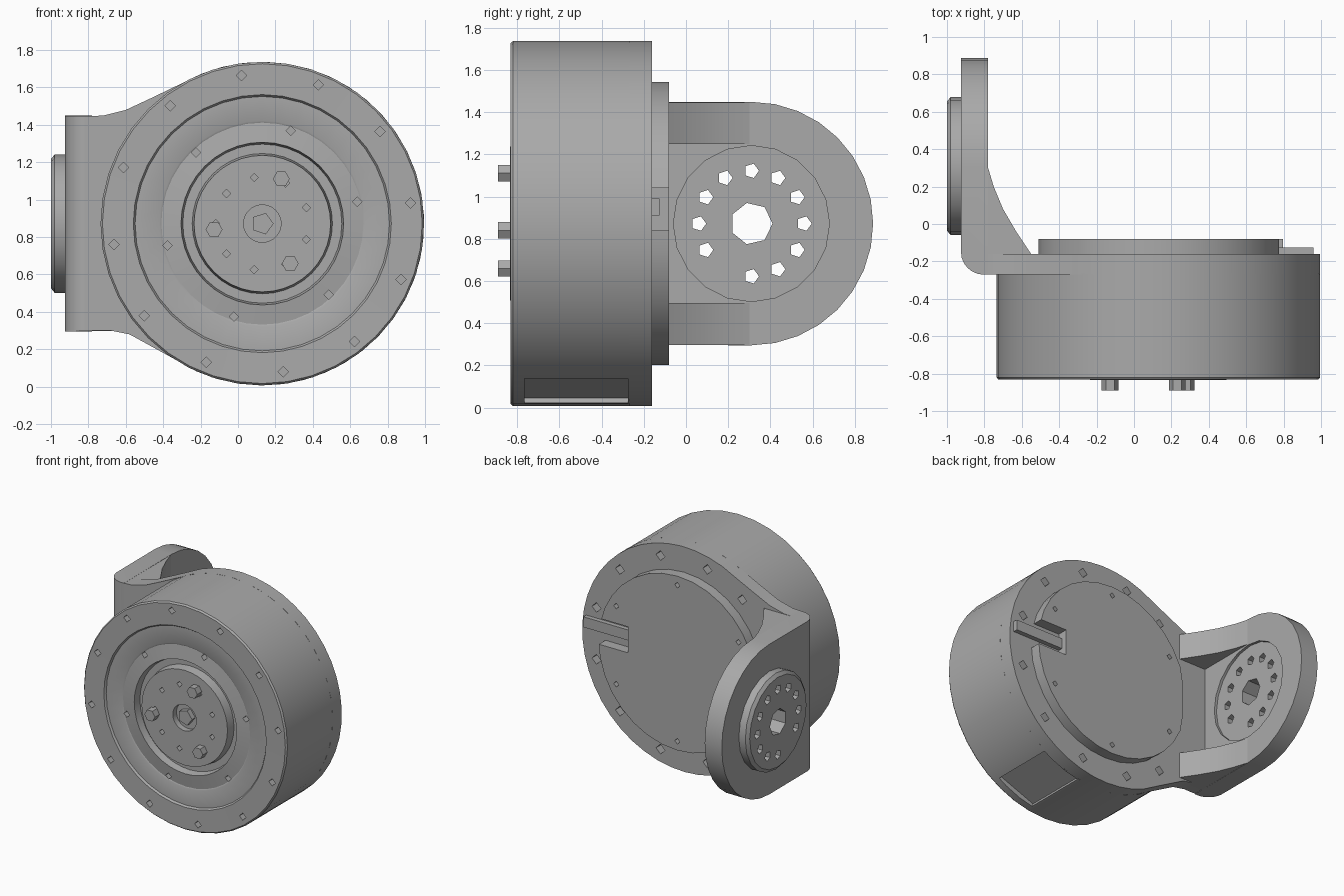
import bpy
import math
from math import cos, sin, radians
from mathutils import Vector, Matrix

if "Cube" in bpy.data.objects:
    bpy.data.objects.remove(bpy.data.objects["Cube"])

grey = bpy.data.materials.new("machined_grey")
grey.use_nodes = True
COLOR = (0.4, 0.4, 0.4, 1)
grey.diffuse_color = COLOR
grey.node_tree.nodes["Principled BSDF"].inputs["Base Color"].default_value = COLOR

CX, CZ = 0.13, 0.872      # motor axis
HY, HZ = 0.31, 0.872      # output hub axis
R = 0.865


def make(name, verts, faces):
    mesh = bpy.data.meshes.new(name)
    mesh.from_pydata(verts, [], faces)
    mesh.materials.append(grey)
    obj = bpy.data.objects.new(name, mesh)
    bpy.context.collection.objects.link(obj)
    bpy.context.view_layer.objects.active = obj
    bpy.ops.object.select_all(action='DESELECT')
    obj.select_set(True)
    bpy.ops.object.mode_set(mode='EDIT')
    bpy.ops.mesh.select_all(action='SELECT')
    bpy.ops.mesh.normals_make_consistent(inside=False)
    bpy.ops.object.mode_set(mode='OBJECT')
    return obj


def place(axis, a, b, t):
    return {'x': (t, a, b), 'y': (a, t, b), 'z': (a, b, t)}[axis]


def prisms(name, outlines, axis, lo, hi):
    """Extrude one or more closed outlines along an axis."""
    verts, faces = [], []
    for pts in outlines:
        n, s = len(pts), len(verts)
        verts += [place(axis, a, b, lo) for a, b in pts]
        verts += [place(axis, a, b, hi) for a, b in pts]
        faces += [list(range(s, s + n)), list(range(s + n, s + 2 * n))]
        faces += [(s + i, s + (i + 1) % n, s + n + (i + 1) % n, s + n + i)
                  for i in range(n)]
    return make(name, verts, faces)


def lathe(name, profile, axis, center, sides):
    """Turn (radius, position) points round an axis."""
    verts, faces = [], []
    for r, t in profile:
        verts += [place(axis, a, b, t) for a, b in ring(*center, r, sides)]
    for k in range(len(profile) - 1):
        for i in range(sides):
            j = (i + 1) % sides
            faces.append((k * sides + i, k * sides + j,
                          (k + 1) * sides + j, (k + 1) * sides + i))
    last = (len(profile) - 1) * sides
    faces += [list(range(sides)), list(range(last, last + sides))]
    return make(name, verts, faces)


def arc(a, b, r, start, end, n):
    return [(a + r * cos(radians(start + (end - start) * i / n)),
             b + r * sin(radians(start + (end - start) * i / n)))
            for i in range(n + 1)]


def ring(a, b, r, n):
    return arc(a, b, r, 0, 360, n)[:-1]


def rect(a0, a1, b0, b1):
    return [(a0, b0), (a1, b0), (a1, b1), (a0, b1)]


def holes(a, b, radius, size, angles, sides=4):
    return [ring(a + radius * cos(radians(t)), b + radius * sin(radians(t)), size, sides)
            for t in angles]


def boolean(obj, cutter, operation='DIFFERENCE'):
    mod = obj.modifiers.new("cut", 'BOOLEAN')
    mod.object, mod.operation, mod.solver = cutter, operation, 'EXACT'
    bpy.context.view_layer.objects.active = obj
    bpy.ops.object.modifier_apply(modifier=mod.name)
    bpy.data.objects.remove(cutter)


def smooth(obj):
    bpy.ops.object.select_all(action='DESELECT')
    obj.select_set(True)
    bpy.context.view_layer.objects.active = obj
    bpy.ops.object.shade_smooth_by_angle(angle=radians(30))


# Motor housing with stepped front face and a groove round the rotor
housing = lathe("motor_housing", [
    (0.1, -0.79), (0.1, -0.835), (0.365, -0.835), (0.375, -0.77), (0.425, -0.77),
    (0.435, -0.825), (0.54, -0.81), (0.55, -0.815), (0.68, -0.815), (0.69, -0.83),
    (R - 0.01, -0.832), (R, -0.82), (R, -0.265)], 'y', (CX, CZ), 40)
front_holes = (holes(CX, CZ, 0.8, 0.028, range(8, 368, 30))
               + holes(CX, CZ, 0.52, 0.025, range(13, 373, 60))
               + holes(CX, CZ, 0.25, 0.022, range(20, 380, 40)))
boolean(housing, prisms("hole_cutter", front_holes, 'y', -0.9, -0.76))

# Recessed cable panel under the housing
turn = radians(-69)
out, side = Vector((cos(turn), sin(turn))), Vector((-sin(turn), cos(turn)))
panel = [Vector((CX, CZ)) + out * d + side * w
         for d, w in ((0.825, -0.16), (0.95, -0.16), (0.95, 0.16), (0.825, 0.16))]
boolean(housing, prisms("panel_cutter", [panel], 'y', -0.765, -0.275))
smooth(housing)

# Rotor centre nut and locating pins
prisms("centre_nut", [ring(CX, CZ, 0.06, 5)], 'y', -0.83, -0.78)
prisms("rotor_pins", holes(CX, CZ, 0.26, 0.045, (67, 187, -55), 6), 'y', -0.89, -0.8)

# Rear flange that runs out into the bracket
flange_outline = arc(CX, CZ, R, 120, -114, 30) + [
    (-0.38, 0.17), (-0.58, 0.28), (-0.68, 0.3), (-0.82, 0.3),
    (-0.82, 1.445), (-0.72, 1.45), (-0.6, 1.48), (-0.45, 1.55)]
flange = prisms("rear_flange", [flange_outline], 'y', -0.27, -0.16)
boolean(flange, prisms("hole_cutter", holes(
    CX, CZ, 0.77, 0.038, (-130, -105, -75, -45, -15, 15, 45, 75, 105, 130)),
    'y', -0.24, -0.1))
smooth(flange)

# Rear cover: disc with a flat side and a cable notch
cover = prisms("rear_cover", [[(max(x, -0.51), z) for x, z in ring(CX, CZ, 0.67, 32)]],
               'y', -0.165, -0.08)
boolean(cover, prisms("notch_cutter", [rect(0.55, 1, 0.84, 1.04)], 'y', -0.16, 0))
boolean(cover, prisms("hole_cutter", holes(CX, CZ, 0.6, 0.022, range(30, 390, 60)),
                      'y', -0.12, 0))
smooth(cover)
prisms("cable_bar", [rect(0.55, 0.96, 0.91, 0.99)], 'y', -0.17, -0.125)

# Bracket arm: rounded corner in plan, rounded end in side view
plan = [(-0.78, 0.95), (-0.925, 0.95)] + arc(-0.805, -0.15, 0.12, 180, 270, 6) + [
    (-0.78, -0.27)]
arm = prisms("bracket_arm", [plan], 'z', 0.2, 1.6)
side_view = [(-0.4, 0.297)] + arc(HY, HZ, 0.577, -90, 90, 16) + [(-0.4, 1.447)]
boolean(arm, prisms("arm_shape", [side_view], 'x', -1.1, -0.5), 'INTERSECT')
boolean(arm, prisms("hub_recess", [ring(HY, HZ, 0.37, 20)], 'x', -0.8, -0.7))

# Output hub on the outside of the arm
hub = lathe("output_hub", [(0.345, -1.0), (0.37, -0.98), (0.37, -0.92)],
            'x', (HY, HZ), 20)
bolt_circle = holes(HY, HZ, 0.25, 0.036, [t for t in range(0, 360, 30) if t != 240], 5)
for part in (arm, hub):
    boolean(part, prisms("bolt_cutter", bolt_circle + [ring(HY, HZ, 0.1, 7)],
                         'x', -1.2, -0.6))
    smooth(part)

# Gussets bracing the arm against the flange
gusset = [(-0.8, 0.3), (-0.78, 0.3), (-0.75, 0.2), (-0.7, 0.08), (-0.63, -0.04),
          (-0.55, -0.16), (-0.55, -0.2), (-0.8, -0.2)]
for name, lo, hi in (("upper_gusset", 1.25, 1.447), ("lower_gusset", 0.297, 0.495)):
    smooth(prisms(name, [gusset], 'z', lo, hi))
